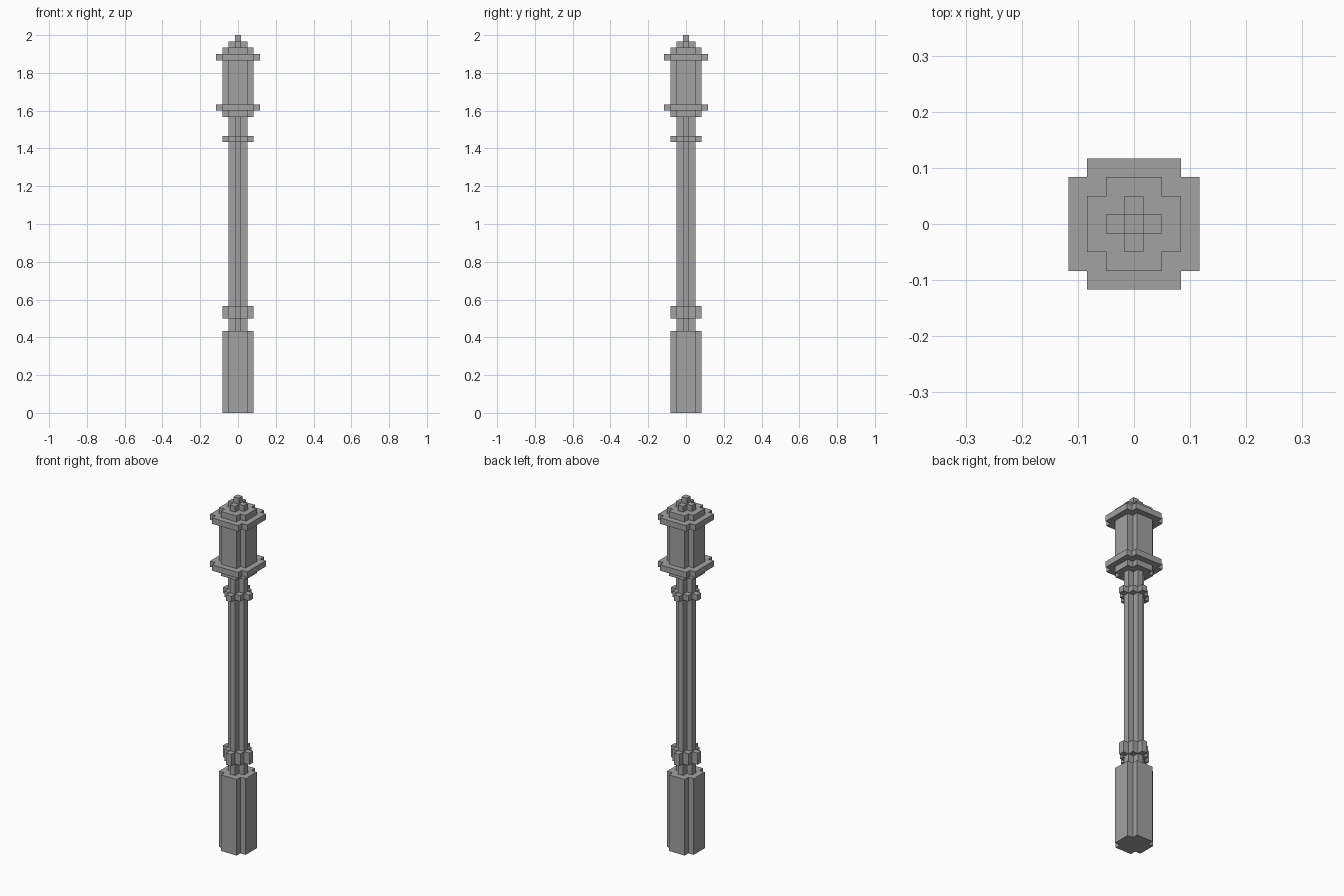
import bpy
import bmesh

if "Cube" in bpy.data.objects:
    bpy.data.objects.remove(bpy.data.objects["Cube"])

U = 1 / 30  # one block

grey = bpy.data.materials.new("plain grey")
grey.diffuse_color = (0.36, 0.36, 0.36, 1)
grey.use_nodes = True
grey.node_tree.nodes["Principled BSDF"].inputs["Base Color"].default_value = grey.diffuse_color

# Stepped cross-sections: one quarter of the outline in block units,
# repeated four times by quarter turns, ordered from small to large
SECTIONS = {
    "dot": [(0.5, 0.5)],
    "cross": [(1.5, 0.5), (0.5, 0.5), (0.5, 1.5)],
    "diamond": [(2.5, 0.5), (1.5, 0.5), (1.5, 1.5), (0.5, 1.5), (0.5, 2.5)],
    "medium": [(2.5, 1.5), (1.5, 1.5), (1.5, 2.5)],
    "wide": [(3.5, 2.5), (2.5, 2.5), (2.5, 3.5)],
}
RANK = list(SECTIONS)

# Parts from the ground up: name, cross-section, height in blocks
PARTS = [
    ("base", "medium", 13),
    ("base_neck", "cross", 2),
    ("lower_collar", "diamond", 2),
    ("shaft", "cross", 26),
    ("upper_collar", "diamond", 1),
    ("lantern_neck", "cross", 3),
    ("lantern_support", "medium", 1),
    ("lantern_tray", "wide", 1),
    ("lantern_body", "medium", 7),
    ("lantern_eave", "wide", 1),
    ("roof_lower", "medium", 1),
    ("roof_upper", "cross", 1),
    ("finial", "dot", 1),
]


def outline(section):
    pts, quarter = [], SECTIONS[section]
    for _ in range(4):
        pts += quarter
        quarter = [(-y, x) for x, y in quarter]
    return pts


def stepped_block(name, section, z0, z1, cap_bottom, cap_top):
    bm = bmesh.new()
    pts = outline(section)
    low = [bm.verts.new((x * U, y * U, z0 * U)) for x, y in pts]
    high = [bm.verts.new((x * U, y * U, z1 * U)) for x, y in pts]
    for i in range(len(pts)):
        j = (i + 1) % len(pts)
        bm.faces.new((low[i], low[j], high[j], high[i]))
    if cap_bottom:
        bm.faces.new(low[::-1])
    if cap_top:
        bm.faces.new(high)
    mesh = bpy.data.meshes.new(name)
    bm.to_mesh(mesh)
    bm.free()
    mesh.materials.append(grey)
    bpy.context.collection.objects.link(bpy.data.objects.new(name, mesh))


# Stack the parts, leaving out caps buried against a larger neighbour
ranks = [-1] + [RANK.index(p[1]) for p in PARTS] + [-1]
z = 0
for i, (name, section, height) in enumerate(PARTS, 1):
    stepped_block(name, section, z, z + height,
                  ranks[i] > ranks[i - 1], ranks[i] > ranks[i + 1])
    z += height
